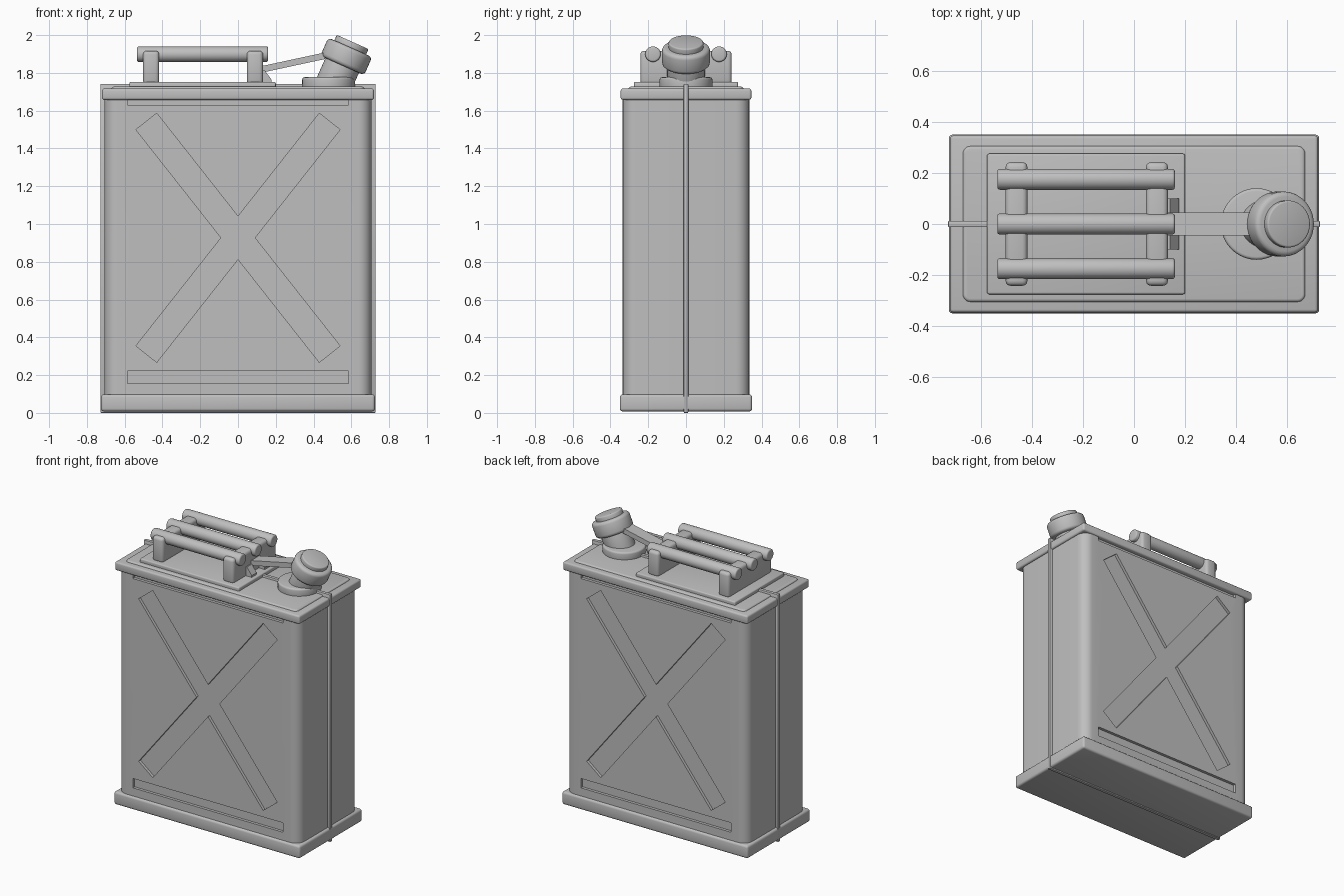
import bpy, bmesh, math
from mathutils import Matrix, Vector

if "Cube" in bpy.data.objects:
    bpy.data.objects.remove(bpy.data.objects["Cube"])

metal = bpy.data.materials.new("grey metal")
metal.diffuse_color = (0.52, 0.52, 0.52, 1)
metal.use_nodes = True
metal.node_tree.nodes["Principled BSDF"].inputs["Base Color"].default_value = metal.diffuse_color


def finish(name, bm):
    bmesh.ops.recalc_face_normals(bm, faces=bm.faces)
    me = bpy.data.meshes.new(name)
    bm.to_mesh(me)
    bm.free()
    me.materials.append(metal)
    me.shade_smooth()
    me.set_sharp_from_angle(angle=math.radians(32))
    ob = bpy.data.objects.new(name, me)
    bpy.context.collection.objects.link(ob)
    return ob


def box(name, lo, hi, bevel=0.0, segs=3, upright=0.0):
    """Box between two corners; upright rounds the vertical edges first."""
    lo, hi = Vector(lo), Vector(hi)
    bm = bmesh.new()
    bmesh.ops.create_cube(bm, size=1)
    for v in bm.verts:
        v.co = Vector([(a + b) / 2 + c * (b - a) for a, b, c in zip(lo, hi, v.co)])
    if upright:
        edges = [e for e in bm.edges if abs(e.verts[0].co.z - e.verts[1].co.z) > 1e-4]
        bmesh.ops.bevel(bm, geom=edges, offset=upright, segments=8, profile=0.5, affect='EDGES')
    if bevel:
        edges = [e for e in bm.edges if e.calc_face_angle(0) > 0.6]
        bmesh.ops.bevel(bm, geom=edges, offset=bevel, segments=segs, profile=0.5, affect='EDGES')
    return finish(name, bm)


def rod(name, start, end, radius, bevel=0.01, sides=40):
    """Cylinder with rounded rims between two points."""
    start, end = Vector(start), Vector(end)
    axis = end - start
    bm = bmesh.new()
    bmesh.ops.create_cone(bm, cap_ends=True, segments=sides, radius1=radius,
                          radius2=radius, depth=axis.length)
    rims = [e for e in bm.edges if e.calc_face_angle(0) > 1]
    bmesh.ops.bevel(bm, geom=rims, offset=bevel, segments=3, profile=0.5, affect='EDGES')
    turn = axis.to_track_quat('Z', 'Y').to_matrix().to_4x4()
    bmesh.ops.transform(bm, matrix=Matrix.Translation((start + end) / 2) @ turn, verts=bm.verts)
    return finish(name, bm)


def prism(name, outline, y0, y1):
    """Extrude an (x, z) outline between two y positions."""
    bm = bmesh.new()
    face = bm.faces.new([bm.verts.new((x, y0, z)) for x, z in outline])
    ext = bmesh.ops.extrude_face_region(bm, geom=[face])
    for v in ext["geom"]:
        if isinstance(v, bmesh.types.BMVert):
            v.co.y = y1
    return finish(name, bm)


# Can body with rounded corners
body = box("can_body", (-0.707, -0.335, 0.05), (0.707, 0.335, 1.70), upright=0.07)

# Outline of the pressed cross: notch, then two end corners, for each arm
MID, HALF, LEN, TILT = 0.927, 0.07, 0.784, math.atan2(0.6155, 0.485)
cross = []
for ang in (TILT, math.pi - TILT, math.pi + TILT, -TILT):
    d = Vector((math.cos(ang), math.sin(ang)))
    n = Vector((d.y, -d.x)) * HALF
    notch = Vector((HALF / math.sin(TILT), 0)) if d.x * d.y > 0 else Vector((0, HALF / math.cos(TILT)))
    notch *= 1 if (d.x > 0 if d.x * d.y > 0 else d.y > 0) else -1
    cross += [(p.x, p.y + MID) for p in (notch, d * LEN + n, d * LEN - n)]

# Press the cross and two bars into front and back
DEPTH = 0.02
for s in (-1, 1):
    y0, y1 = s * (0.335 - DEPTH), s * 0.4
    shapes = [cross] + [[(-0.585, z), (0.585, z), (0.585, z + 0.066), (-0.585, z + 0.066)]
                        for z in (0.155, 1.63)]
    for outline in shapes:
        cutter = prism("recess_cutter", outline, y0, y1)
        cutter.hide_render = True
        mod = body.modifiers.new("recess", 'BOOLEAN')
        mod.operation, mod.solver, mod.object = 'DIFFERENCE', 'EXACT', cutter
        bpy.context.view_layer.objects.active = body
        bpy.ops.object.modifier_apply(modifier=mod.name)
        bpy.data.objects.remove(cutter)
body.data.set_sharp_from_angle(angle=math.radians(32))

# End caps, raised lid panel and the seam strip around the middle
box("bottom_rim", (-0.725, -0.35, 0.008), (0.725, 0.35, 0.098), 0.015)
box("top_rim", (-0.72, -0.346, 1.657), (0.72, 0.346, 1.717), 0.012)
box("lid_panel", (-0.67, -0.305, 1.70), (0.67, 0.305, 1.727), 0.012, upright=0.03)
box("seam_strip", (-0.728, -0.012, 0.0), (0.728, 0.012, 1.742), 0.004, 2)

# Triple handle on its base plate
box("handle_plate", (-0.575, -0.275, 1.715), (0.20, 0.275, 1.752), 0.008)
for x in (-0.46, 0.09):
    box("handle_support", (x - 0.043, -0.242, 1.74), (x + 0.043, 0.242, 1.917), 0.02)
for y in (-0.175, 0, 0.175):
    rod("handle_bar", (-0.535, y, 1.899), (0.16, y, 1.899), 0.041)

# Cap arm and its bracket
prism("cap_arm", [(0.12, 1.80), (0.46, 1.873), (0.46, 1.908), (0.12, 1.835)], -0.045, 0.045)
for s in (-1, 1):
    prism("arm_bracket", [(0.12, 1.745), (0.177, 1.745), (0.177, 1.765), (0.14, 1.815), (0.12, 1.815)],
          s * 0.045, s * 0.10)

# Tilted spout with cap
rod("spout_base", (0.48, 0, 1.71), (0.48, 0, 1.777), 0.14, 0.012)
tilt = Vector((math.sin(math.radians(24)), 0, math.cos(math.radians(24))))
centre = Vector((0.572, 0, 1.885))
rod("spout_neck", centre - tilt * 0.17, centre, 0.097, 0.005)
rod("spout_cap", centre - tilt * 0.05, centre + tilt * 0.055, 0.127, 0.02)
rod("cap_top", centre + tilt * 0.04, centre + tilt * 0.086, 0.092, 0.008)
